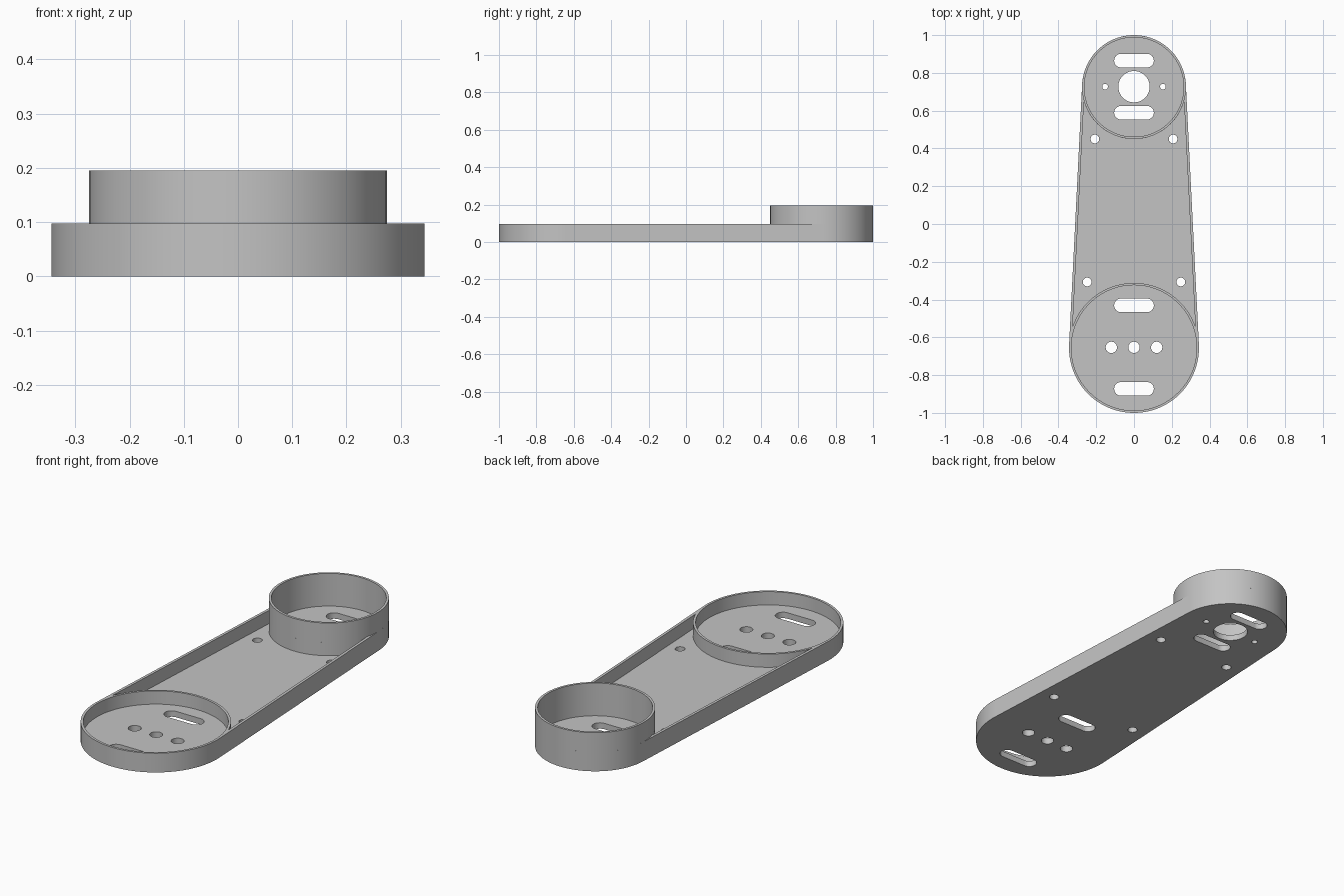
import bpy, bmesh
from math import pi, sin, cos, asin, acos, radians

if "Cube" in bpy.data.objects:
    bpy.data.objects.remove(bpy.data.objects["Cube"])

# Main dimensions
FRONT_Y, FRONT_R = -0.656, 0.344
BACK_Y, BACK_R = 0.725, 0.275
FLOOR, RIM, COLLAR = 0.03, 0.097, 0.195
RING_WALL, RAIL_WALL = 0.012, 0.014
TILT = asin((FRONT_R - BACK_R) / (BACK_Y - FRONT_Y))

grey = bpy.data.materials.new("plain grey")
grey.use_nodes = True
grey.diffuse_color = (0.55, 0.55, 0.55, 1)
grey.node_tree.nodes["Principled BSDF"].inputs["Base Color"].default_value = grey.diffuse_color


def arc(x, y, r, start, end, steps=64):
    return [(x + r * cos(start + (end - start) * i / steps),
             y + r * sin(start + (end - start) * i / steps)) for i in range(steps + 1)]


def circle(x, y, r, steps=96):
    return arc(x, y, r, 0, 2 * pi, steps)[:-1]


def slot(y, half=0.105, r=0.036):
    return (arc(half - r, y, r, -pi / 2, pi / 2, 16)
            + arc(r - half, y, r, pi / 2, 3 * pi / 2, 16))


def prisms(name, outlines, z0, z1):
    """One object made of upright prisms, one for each outline."""
    bm = bmesh.new()
    for outline in outlines:
        low = bm.faces.new([bm.verts.new((x, y, z0)) for x, y in outline])
        new = bmesh.ops.extrude_face_region(bm, geom=[low], use_keep_orig=True)
        top = [v for v in new["geom"] if isinstance(v, bmesh.types.BMVert)]
        bmesh.ops.translate(bm, verts=top, vec=(0, 0, z1 - z0))
    bmesh.ops.recalc_face_normals(bm, faces=bm.faces)
    mesh = bpy.data.meshes.new(name)
    bm.to_mesh(mesh)
    bm.free()
    mesh.materials.append(grey)
    obj = bpy.data.objects.new(name, mesh)
    bpy.context.collection.objects.link(obj)
    return obj


def cut(target, cutter):
    cutter.hide_render = True
    mod = target.modifiers.new("cut", 'BOOLEAN')
    mod.operation, mod.solver, mod.object = 'DIFFERENCE', 'EXACT', cutter
    bpy.context.view_layer.objects.active = target
    bpy.ops.object.modifier_apply(modifier=mod.name)
    bpy.data.objects.remove(cutter)


# Tapered arm body: two round ends joined by tangent sides
body = prisms("arm_body", [
    arc(0, BACK_Y, BACK_R, TILT, pi - TILT)
    + arc(0, FRONT_Y, FRONT_R, pi - TILT, 2 * pi + TILT)], 0, RIM)

# Round pockets inside both rings, and the pocket between the side rails
front_in = circle(0, FRONT_Y, FRONT_R - RING_WALL)
back_in = circle(0, BACK_Y, BACK_R - RING_WALL)
a = TILT + acos(1 - RAIL_WALL / FRONT_R)
b = TILT - acos(1 - RAIL_WALL / BACK_R)
middle = arc(0, FRONT_Y, FRONT_R, a, pi - a) + arc(0, BACK_Y, BACK_R, -pi - b, b)
cut(body, prisms("pocket_cutter", [front_in, back_in, middle], FLOOR, 0.3))

# Slots, shaft bore and screw holes through the floor
holes = [slot(y) for y in (0.865, 0.589, -0.431, -0.873)]
holes += [circle(0, 0.727, 0.083, 64), circle(0, -0.653, 0.03, 32)]
for side in (-1, 1):
    for x, y, r in ((0.153, 0.727, 0.015), (0.207, 0.45, 0.023),
                    (0.248, -0.307, 0.023), (0.12, -0.653, 0.03)):
        holes.append(circle(side * x, y, r, 32))
cut(body, prisms("hole_cutter", holes, -0.1, 0.3))

# Tall collar continuing the back ring upward
collar = prisms("back_collar", [circle(0, BACK_Y, BACK_R)], RIM, COLLAR)
cut(collar, prisms("collar_cutter", [back_in], 0, 0.3))

# Smooth round walls, sharp rims
for obj in (body, collar):
    bpy.ops.object.select_all(action='DESELECT')
    obj.select_set(True)
    bpy.context.view_layer.objects.active = obj
    bpy.ops.object.shade_smooth_by_angle(angle=radians(30))
